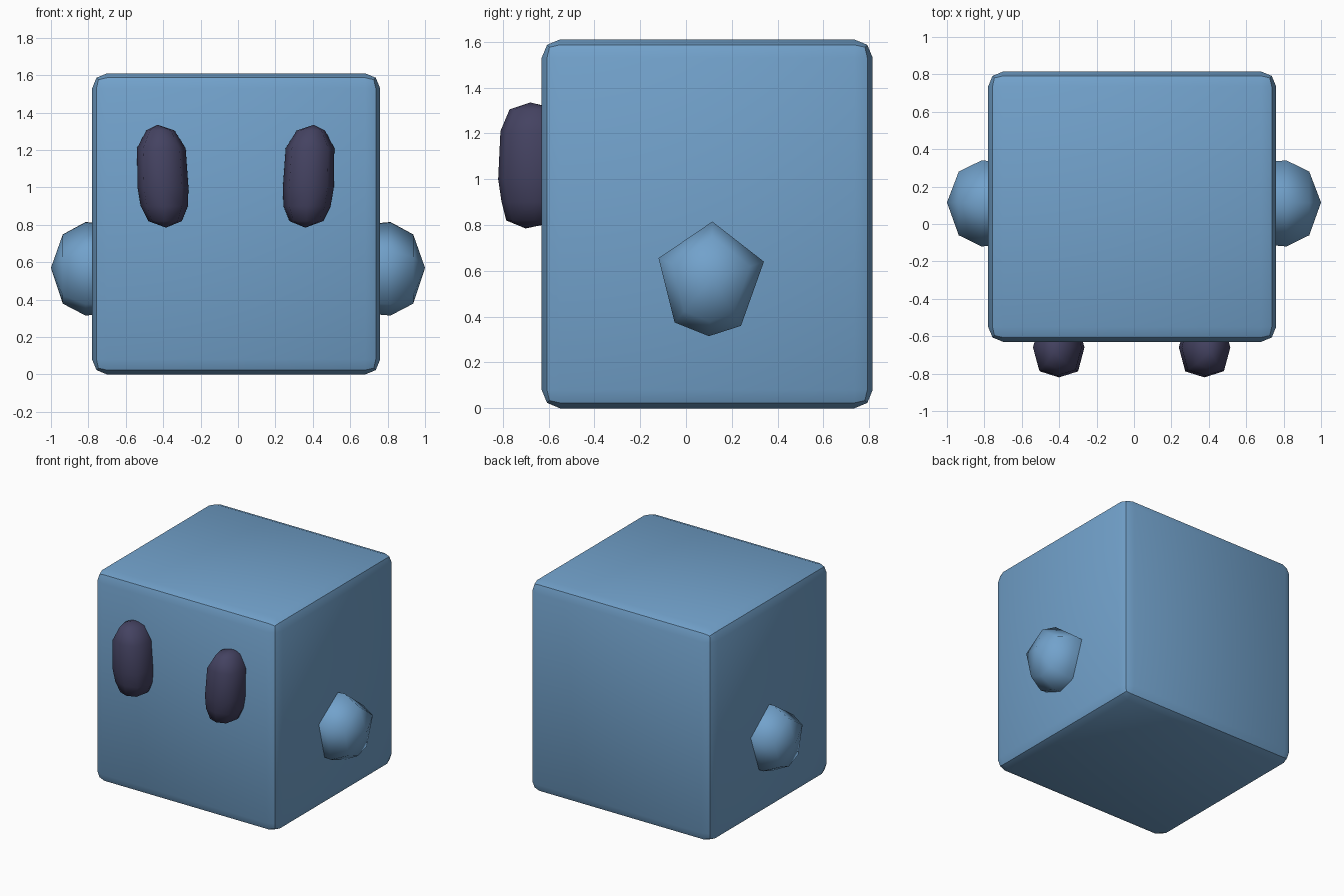
import bpy, bmesh, math

if "Cube" in bpy.data.objects:
    bpy.data.objects.remove(bpy.data.objects["Cube"])


def material(name, rgb):
    m = bpy.data.materials.new(name)
    m.diffuse_color = (*rgb, 1)
    m.use_nodes = True
    m.node_tree.nodes["Principled BSDF"].inputs["Base Color"].default_value = m.diffuse_color
    return m


BLUE = material("soft blue", (0.168, 0.36, 0.60))
DARK = material("dark indigo", (0.058, 0.055, 0.12))


def finish(bm, name, mat, angle):
    bmesh.ops.recalc_face_normals(bm, faces=bm.faces)
    me = bpy.data.meshes.new(name)
    bm.to_mesh(me)
    bm.free()
    me.materials.append(mat)
    ob = bpy.data.objects.new(name, me)
    bpy.context.collection.objects.link(ob)
    bpy.ops.object.select_all(action='DESELECT')
    ob.select_set(True)
    bpy.context.view_layer.objects.active = ob
    bpy.ops.object.shade_smooth_by_angle(angle=math.radians(angle))
    return ob


def loft(rings, start, end, name, mat, fx=lambda x: x):
    """Skin rings of points; start / end are tip points or None for a flat cap."""
    bm = bmesh.new()
    vert = lambda p: bm.verts.new((fx(p[0]), p[1], p[2]))
    vs = [[vert(p) for p in r] for r in rings]
    n = len(vs[0])
    for a, b in zip(vs, vs[1:]):
        for i in range(n):
            j = (i + 1) % n
            bm.faces.new((a[i], a[j], b[j], b[i]))
    for ring, tip in ((vs[0], start), (vs[-1], end)):
        if tip is None:
            bm.faces.new(ring)
        else:
            t = vert(tip)
            for i in range(n):
                bm.faces.new((ring[i], ring[(i + 1) % n], t))
    return finish(bm, name, mat, 75)


# Body: rounded block
lo, hi = (-0.78, -0.63, 0.0), (0.76, 0.815, 1.61)
bm = bmesh.new()
bmesh.ops.create_cube(bm, size=1)
for v in bm.verts:
    v.co = [h if c > 0 else l for c, l, h in zip(v.co, lo, hi)]
bmesh.ops.bevel(bm, geom=bm.edges[:], offset=0.08, segments=2, profile=0.5,
                affect='EDGES')
finish(bm, "body", BLUE, 40)

# Eyes: tall faceted pods, (z, left, right, front) per ring
EYE = [(1.305, -0.49, -0.34, -0.77), (1.21, -0.54, -0.28, -0.81),
       (1.0, -0.537, -0.265, -0.82), (0.9, -0.52, -0.268, -0.805),
       (0.82, -0.48, -0.30, -0.785)]
SECTION = [(1, 0), (0.75, 0.8), (0, 1), (-0.75, 0.8),
           (-1, 0), (-0.75, -0.8), (0, -1), (0.75, -0.8)]
YC = -0.66
eye_rings = [[((l + r) / 2 + s * (r - l) / 2, YC + t * (YC - f), z)
              for s, t in SECTION] for z, l, r, f in EYE]
for side, fx in (("left", lambda x: x), ("right", lambda x: -0.025 - x)):
    loft(eye_rings, (-0.43, -0.68, 1.335), (-0.385, -0.70, 0.785),
         side + "_eye", DARK, fx)

# Hands: faceted stubs on both sides, stacked rings along x
OUTLINE = [(0.115, 0.815), (0.34, 0.64), (0.24, 0.36),
           (0.10, 0.315), (-0.05, 0.375), (-0.12, 0.655)]
CY, CZ = 0.11, 0.56
hand_rings = [[(x, CY + (y - CY) * k, CZ + (z - CZ) * k) for y, z in OUTLINE]
              for x, k in ((0.70, 0.96), (0.815, 1.0), (0.937, 0.74))]
for side, fx in (("right", lambda x: x), ("left", lambda x: -x)):
    loft(hand_rings, None, (1.0, 0.115, 0.57), side + "_hand", BLUE, fx)
